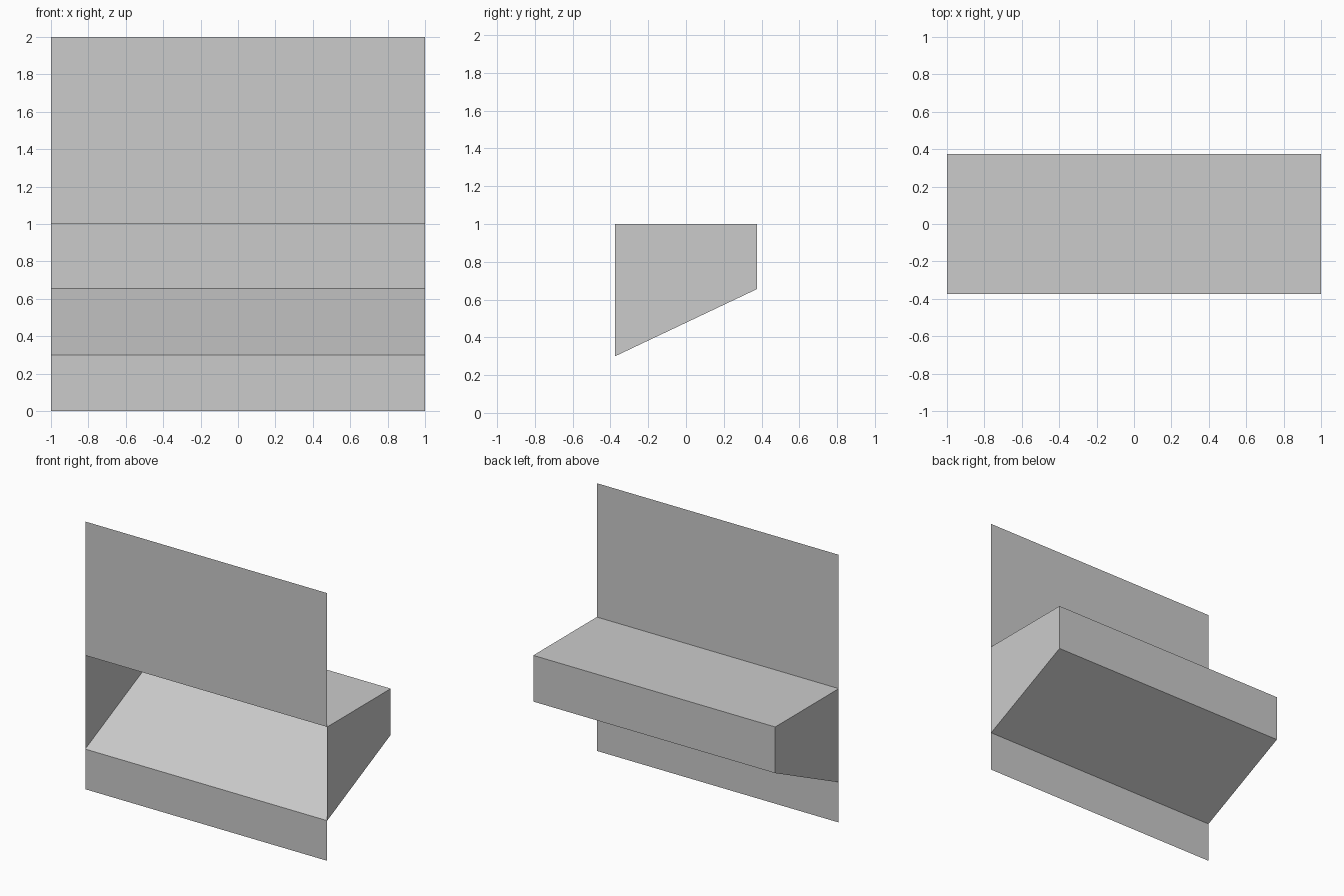
import bpy
import bmesh

HALF = 1.0                 # half width
FRONT, BACK = -0.375, 0.375
SILL, HEAD, TOP = 0.30, 1.0, 2.0
BACK_LOW = 0.655           # lower edge of the recess back

if "Cube" in bpy.data.objects:
    bpy.data.objects.remove(bpy.data.objects["Cube"])

grey = bpy.data.materials.new("light_grey")
grey.use_nodes = True
grey.diffuse_color = (0.6, 0.6, 0.6, 1)
grey.node_tree.nodes["Principled BSDF"].inputs["Base Color"].default_value = (0.6, 0.6, 0.6, 1)


def sheet_object(name, build):
    """Make a thin-sheet object from a bmesh building function."""
    bm = bmesh.new()
    build(bm)
    mesh = bpy.data.meshes.new(name)
    bm.to_mesh(mesh)
    bm.free()
    mesh.materials.append(grey)
    obj = bpy.data.objects.new(name, mesh)
    bpy.context.collection.objects.link(obj)
    return obj


def strip(bm, profile):
    """Sweep an open (y, z) profile across the full width."""
    left = [bm.verts.new((-HALF, y, z)) for y, z in profile]
    right = [bm.verts.new((HALF, y, z)) for y, z in profile]
    for i in range(len(profile) - 1):
        bm.faces.new((left[i], right[i], right[i + 1], left[i + 1]))
    return left, right


# Front wall below and above the opening
sheet_object("lower_wall", lambda bm: strip(bm, [(FRONT, 0), (FRONT, SILL)]))
sheet_object("upper_wall", lambda bm: strip(bm, [(FRONT, HEAD), (FRONT, TOP)]))


# Recess behind the opening: sloped floor, back, flat top and two ends
def recess(bm):
    profile = [(FRONT, SILL), (BACK, BACK_LOW), (BACK, HEAD), (FRONT, HEAD)]
    left, right = strip(bm, profile)
    bm.faces.new(left)
    bm.faces.new(reversed(right))
    bmesh.ops.recalc_face_normals(bm, faces=bm.faces[:])
    # the visible inside of the recess continues the front of the wall
    bmesh.ops.reverse_faces(bm, faces=bm.faces[:])


sheet_object("sloped_recess", recess)
